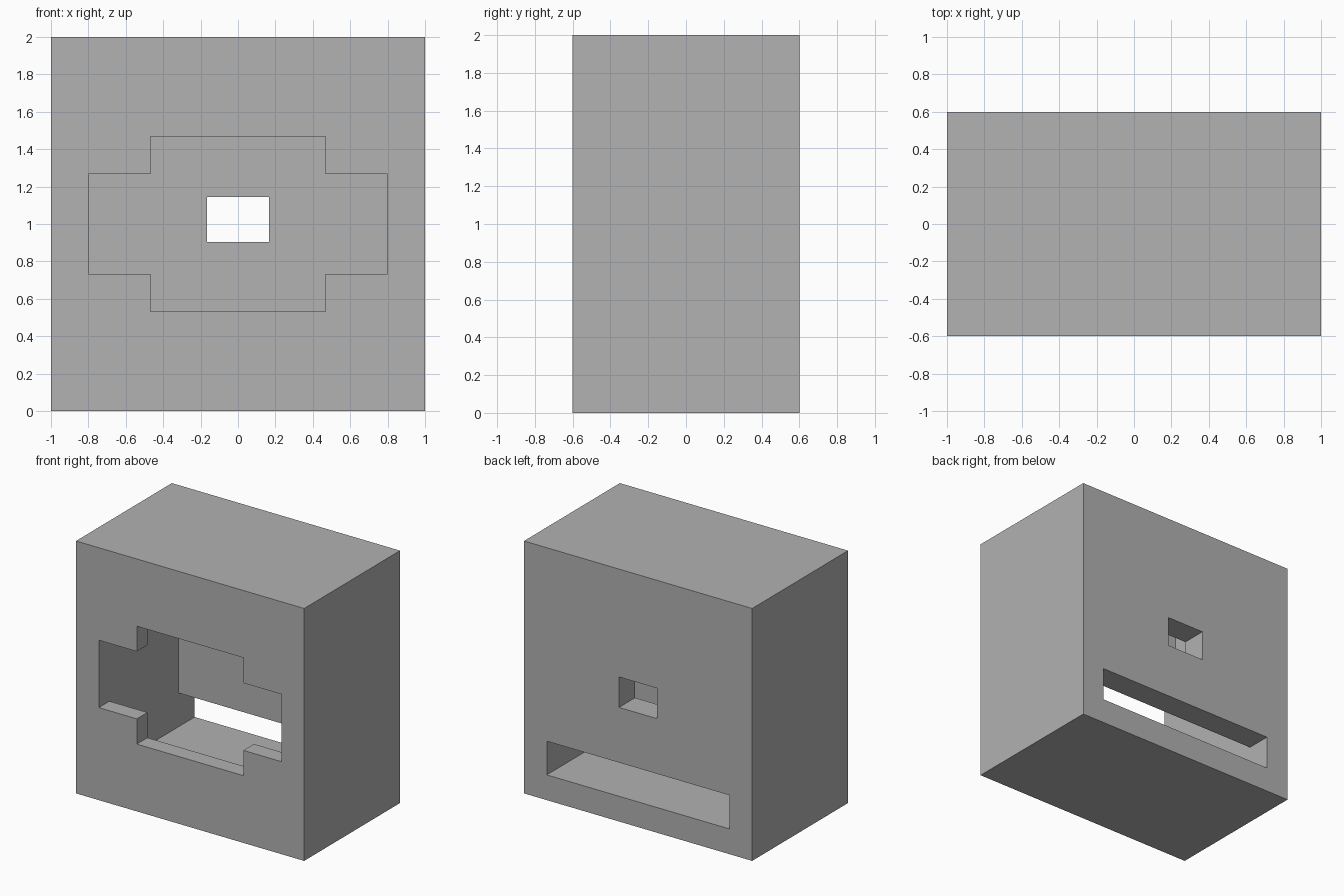
import bpy, bmesh, math
from mathutils import Vector

old = bpy.data.objects.get("Cube")
if old:
    bpy.data.objects.remove(old, do_unlink=True)

grey = bpy.data.materials.new("plain grey")
grey.use_nodes = True
COLOUR = (0.445, 0.445, 0.445, 1)
grey.diffuse_color = COLOUR
grey.node_tree.nodes["Principled BSDF"].inputs["Base Color"].default_value = COLOUR


def prism(name, outline, y0, y1):
    """Extrude an outline of (x, z) points from y0 back to y1."""
    bm = bmesh.new()
    face = bm.faces.new([bm.verts.new((x, y0, z)) for x, z in outline])
    grown = bmesh.ops.extrude_face_region(bm, geom=[face])["geom"]
    moved = [v for v in grown if isinstance(v, bmesh.types.BMVert)]
    bmesh.ops.translate(bm, verts=moved, vec=Vector((0, y1 - y0, 0)))
    bmesh.ops.recalc_face_normals(bm, faces=bm.faces)
    mesh = bpy.data.meshes.new(name)
    bm.to_mesh(mesh)
    bm.free()
    mesh.materials.append(grey)
    obj = bpy.data.objects.new(name, mesh)
    bpy.context.collection.objects.link(obj)
    return obj


def rect(half_width, z0, z1):
    return [(-half_width, z0), (half_width, z0), (half_width, z1), (-half_width, z1)]


# Outer block
housing = prism("housing", rect(1, 0, 2), -0.6, 0.6)

# Stepped front opening, mirrored from its right half
half = [(0.467, 0.533), (0.467, 0.733), (0.8, 0.733),
        (0.8, 1.267), (0.467, 1.267), (0.467, 1.467)]
stepped = half + [(-x, z) for x, z in reversed(half)]

# Inner chamber, front opening, low rear slot and small rear window
cutters = [
    prism("chamber_cutter", rect(0.8, 0.2, 1.8), -0.467, 0.4),
    prism("front_opening_cutter", stepped, -0.8, -0.2),
    prism("rear_slot_cutter", rect(0.8, 0.2, 0.467), 0.2, 0.8),
    prism("rear_window_cutter", rect(0.167, 0.904, 1.145), 0.2, 0.8),
]
for cutter in cutters:
    cutter.hide_render = True
    cut = housing.modifiers.new(cutter.name, "BOOLEAN")
    cut.operation = "DIFFERENCE"
    cut.solver = "EXACT"
    cut.object = cutter

# Bake the cuts, then drop the cutters
bpy.context.view_layer.update()
graph = bpy.context.evaluated_depsgraph_get()
result = bpy.data.meshes.new_from_object(housing.evaluated_get(graph))
housing.modifiers.clear()
housing.data = result
for cutter in cutters:
    bpy.data.objects.remove(cutter, do_unlink=True)

# Merge leftover coplanar pieces into clean flat faces
bm = bmesh.new()
bm.from_mesh(result)
bmesh.ops.remove_doubles(bm, verts=bm.verts, dist=0.0001)
bmesh.ops.dissolve_limit(bm, angle_limit=math.radians(1), verts=bm.verts, edges=bm.edges)
bm.to_mesh(result)
bm.free()
result.materials.clear()
result.materials.append(grey)
for poly in result.polygons:
    poly.material_index = 0
    poly.use_smooth = False
